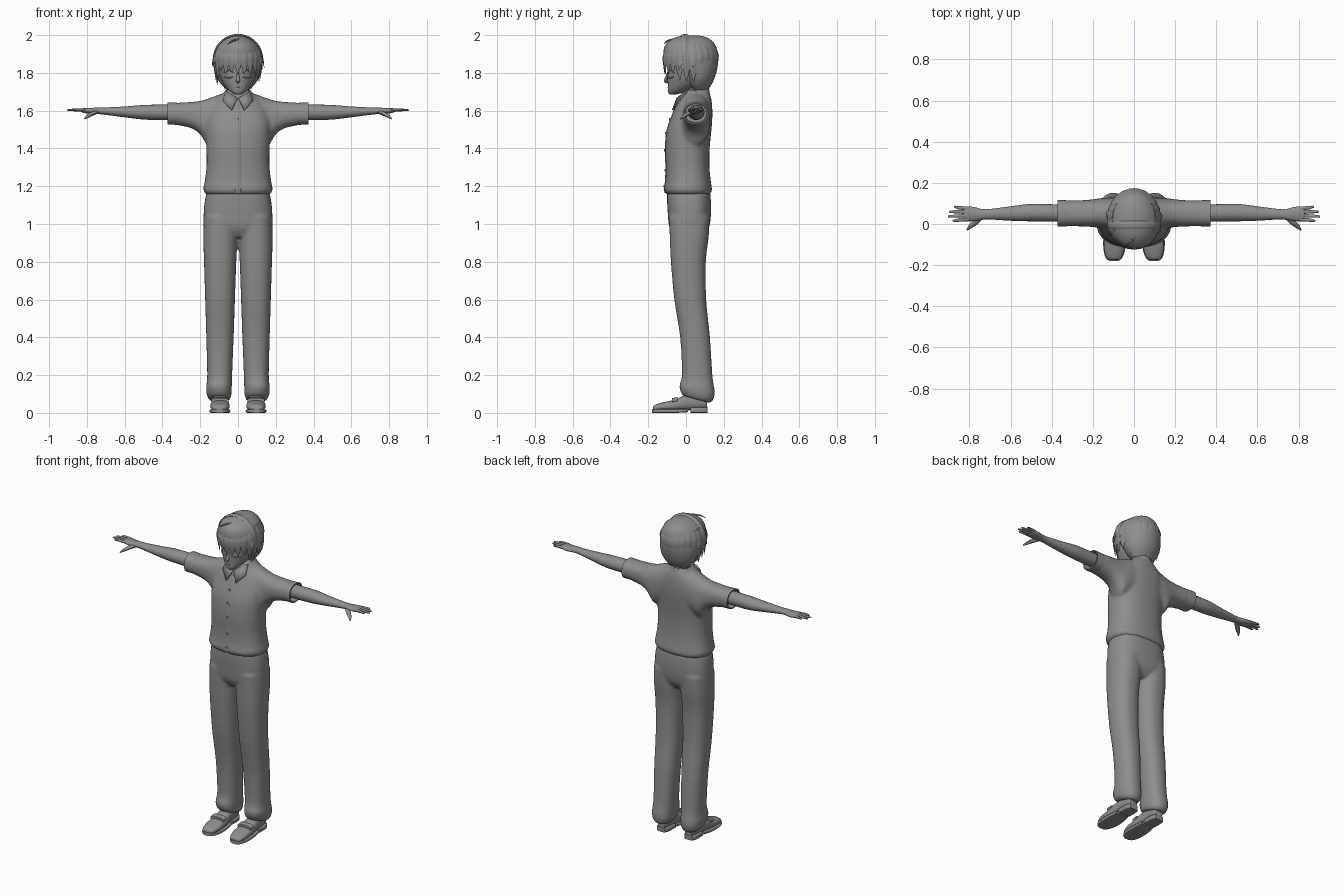
import bpy, bmesh, math, random
from mathutils import Vector

random.seed(4)
if "Cube" in bpy.data.objects:
    bpy.data.objects.remove(bpy.data.objects["Cube"], do_unlink=True)

grey = bpy.data.materials.new("plain_grey")
grey.use_nodes = True
COLOUR = (0.27, 0.27, 0.27, 1)
grey.diffuse_color = COLOUR
grey.node_tree.nodes["Principled BSDF"].inputs["Base Color"].default_value = COLOUR


def skin(bm, rings, mirror=False):
    """Join rings of points into a closed tube, optionally with a copy across x."""
    for sign in ((1, -1) if mirror else (1,)):
        loops = [[bm.verts.new((sign * p[0], p[1], p[2])) for p in r] for r in rings]
        n = len(loops[0])
        for a, b in zip(loops, loops[1:]):
            for i in range(n):
                bm.faces.new((a[i], a[(i + 1) % n], b[(i + 1) % n], b[i]))
        bm.faces.new(loops[0][::-1])
        bm.faces.new(loops[-1])


def smooth_between(rows, steps):
    """Catmull-Rom interpolation of rows of numbers."""
    out = []
    for i in range(len(rows) - 1):
        p0, p1, p2 = rows[max(i - 1, 0)], rows[i], rows[i + 1]
        p3 = rows[min(i + 2, len(rows) - 1)]
        for s in range(steps):
            t = s / steps
            out.append([b + t * ((c - a) + t * ((2 * a - 5 * b + 4 * c - d)
                        + t * (3 * (b - c) + d - a))) / 2 if s else b
                        for a, b, c, d in zip(p0, p1, p2, p3)])
    return out + [list(rows[-1])]


def loft(bm, axis, rows, n=28, power=2.0, steps=3, mirror=False, shear=None):
    """Rows are (position, low, high, low, high) along the named axis."""
    rings = []
    for t, a0, a1, b0, b1 in smooth_between(rows, steps):
        ring = []
        for i in range(n):
            c, s = math.cos(math.tau * i / n), math.sin(math.tau * i / n)
            a = (a0 + a1) / 2 + (a1 - a0) / 2 * math.copysign(abs(c) ** (2 / power), c)
            b = (b0 + b1) / 2 + (b1 - b0) / 2 * math.copysign(abs(s) ** (2 / power), s)
            p = {"x": (t, a, b), "y": (a, t, b), "z": (a, b, t)}[axis]
            ring.append(shear(p) if shear else p)
        rings.append(ring)
    skin(bm, rings, mirror)


def even(rows):
    """Expand (z, half width, back, front) into symmetric rows."""
    return [(z, -h, h, y0, y1) for z, h, y0, y1 in rows]


def sweep(bm, pts, widths, flat, side, n=8, mirror=False):
    """Sweep an ellipse along points; side is the wide direction."""
    rows = smooth_between([list(p) + [w] for p, w in zip(pts, widths)], 3)
    side, rings = Vector(side).normalized(), []
    for i, (x, y, z, w) in enumerate(rows):
        ahead, behind = rows[min(i + 1, len(rows) - 1)], rows[max(i - 1, 0)]
        up = (Vector(ahead[:3]) - Vector(behind[:3])).cross(side).normalized()
        rings.append([Vector((x, y, z)) + side * w * math.cos(math.tau * k / n)
                      + up * w * flat * math.sin(math.tau * k / n) for k in range(n)])
    skin(bm, rings, mirror)


def finish(bm, name, fuse=0, thick=0):
    bmesh.ops.recalc_face_normals(bm, faces=bm.faces)
    mesh = bpy.data.meshes.new(name)
    bm.to_mesh(mesh)
    bm.free()
    mesh.materials.append(grey)
    ob = bpy.data.objects.new(name, mesh)
    bpy.context.scene.collection.objects.link(ob)
    if thick:
        ob.modifiers.new("thickness", "SOLIDIFY").thickness = thick
    if fuse:
        rem = ob.modifiers.new("fuse", "REMESH")
        rem.mode, rem.voxel_size, rem.use_smooth_shade = "VOXEL", fuse, True
        soft = ob.modifiers.new("soften", "SMOOTH")
        soft.factor, soft.iterations = 0.5, 8
    bpy.ops.object.select_all(action="DESELECT")
    bpy.context.view_layer.objects.active = ob
    ob.select_set(True)
    bpy.ops.object.shade_smooth_by_angle(angle=math.radians(45))
    return ob


# Shirt: torso and sleeves fused into one cloth body
bm = bmesh.new()
loft(bm, "z", even([(1.155, .166, -.1, .125), (1.18, .184, -.117, .138), (1.22, .177, -.11, .132),
                    (1.3, .167, -.107, .124), (1.4, .167, -.11, .125), (1.5, .172, -.1, .135),
                    (1.58, .168, -.072, .14), (1.64, .135, -.05, .137), (1.68, .09, -.03, .13),
                    (1.71, .06, -.005, .115)]), n=40, power=2.4)
loft(bm, "x", [(.02, .0, .12, 1.5, 1.68), (.07, -.02, .128, 1.45, 1.692), (.13, -.025, .128, 1.43, 1.675),
               (.165, -.02, .125, 1.42, 1.662), (.2, -.015, .12, 1.475, 1.652),
               (.25, -.012, .116, 1.508, 1.646), (.33, -.011, .115, 1.525, 1.642)], power=2.3, mirror=True)
finish(bm, "shirt", fuse=.009)

# Open sleeve ends
bm = bmesh.new()
loft(bm, "x", [(.29, -.008, .112, 1.522, 1.64), (.34, -.012, .116, 1.526, 1.643), (.372, -.013, .117, 1.526, 1.644),
               (.372, -.006, .11, 1.533, 1.637), (.332, -.004, .108, 1.536, 1.635)],
     power=2.3, steps=1, mirror=True)
finish(bm, "sleeve_cuffs")

# Button placket and buttons
bm = bmesh.new()
loft(bm, "z", even([(1.165, .016, -.113, -.09), (1.185, .016, -.118, -.09), (1.22, .016, -.112, -.09),
                    (1.3, .016, -.109, -.09), (1.4, .016, -.112, -.09), (1.5, .016, -.102, -.08),
                    (1.58, .016, -.074, -.05), (1.64, .016, -.052, -.03)]), n=12, power=5)
finish(bm, "placket")
bm = bmesh.new()
for z, y in ((1.555, -.087), (1.48, -.109), (1.39, -.114), (1.285, -.111), (1.2, -.117)):
    loft(bm, "y", [(y - .002, -.007, .007, z - .007, z + .007), (y + .008, -.007, .007, z - .007, z + .007)],
         n=12, steps=1)
finish(bm, "buttons")

# Collar stand and folded points
bm = bmesh.new()
loft(bm, "z", even([(1.66, .078, -.035, .13), (1.705, .068, -.025, .123), (1.722, .062, -.018, .117),
                    (1.72, .055, -.01, .11), (1.68, .05, -.005, .105)]), steps=1,
     shear=lambda p: (p[0], p[1], p[2] + (p[1] - .1) * .25))
finish(bm, "collar")
bm = bmesh.new()
for s in (1, -1):
    outline = ((.069, .0, 1.708), (.004, -.05, 1.668), (.035, -.074, 1.605), (.08, -.04, 1.652))
    bm.faces.new([bm.verts.new((s * x, y, z)) for x, y, z in outline])
finish(bm, "collar_points", thick=.01)

# Trousers: hips and legs fused, hems sloping down to the heel
bm = bmesh.new()
loft(bm, "z", even([(.93, .1, -.06, .09), (.98, .176, -.088, .122), (1.05, .182, -.096, .132),
                    (1.12, .176, -.1, .132), (1.17, .165, -.1, .127)]), n=40, power=2.5)


def hem(p):
    return (p[0], p[1], p[2] - (p[1] - .06) * .4 * max(0, 1 - p[2] / .22))


loft(bm, "z", [(.07, .045, .15, -.015, .125), (.09, .036, .163, -.028, .145), (.13, .033, .169, -.035, .152),
               (.2, .031, .163, -.021, .14), (.4, .023, .168, -.031, .127), (.6, .016, .174, -.062, .107),
               (.8, .009, .18, -.08, .105), (.93, .002, .184, -.086, .12), (1.04, -.002, .18, -.09, .126)],
     power=2.3, mirror=True, shear=hem)
finish(bm, "trousers", fuse=.0075)

# Shoes with soles and heels
bm = bmesh.new()
loft(bm, "y", [(-.176, .08, .115, .012, .028), (-.165, .061, .134, .01, .042), (-.12, .046, .145, .01, .056),
               (-.06, .046, .145, .01, .07), (-.02, .05, .14, .012, .088), (.04, .056, .135, .015, .105),
               (.095, .06, .131, .018, .105), (.112, .072, .12, .02, .09)], power=2.4, mirror=True)
finish(bm, "shoes")
bm = bmesh.new()
loft(bm, "y", [(-.18, .078, .117, 0, .02), (-.165, .058, .137, 0, .02), (-.12, .042, .149, 0, .02),
               (-.05, .043, .148, 0, .02), (.01, .052, .139, .004, .022)], power=6, mirror=True)
loft(bm, "y", [(.025, .054, .138, 0, .03), (.09, .056, .136, 0, .03), (.114, .068, .124, 0, .03)],
     power=6, mirror=True)
finish(bm, "shoe_soles")
bm = bmesh.new()
loft(bm, "y", [(-.075, .05, .141, .05, .078), (-.045, .05, .141, .055, .084)], power=3, steps=1, mirror=True)
finish(bm, "shoe_straps")

# Bare arms, palms, fingers and thumbs
bm = bmesh.new()
loft(bm, "x", [(.3, .012, .094, 1.552, 1.632), (.4, .012, .096, 1.55, 1.632), (.5, .013, .098, 1.553, 1.63),
               (.6, .016, .086, 1.565, 1.622), (.7, .022, .073, 1.578, 1.617), (.74, .02, .073, 1.582, 1.616),
               (.78, .014, .083, 1.583, 1.615), (.815, .014, .085, 1.588, 1.614),
               (.83, .02, .08, 1.594, 1.61)], n=20, mirror=True)
for y, y_tip, x_tip in ((.023, .016, .882), (.041, .037, .905), (.058, .06, .9), (.075, .083, .876)):
    sweep(bm, [(.805, y, 1.602), (.85, (y + y_tip) / 2, 1.604), (x_tip - .008, y_tip, 1.603), (x_tip, y_tip, 1.602)],
          (.0095, .0085, .006, .002), .9, (0, 1, 0), mirror=True)
sweep(bm, [(.745, .035, 1.594), (.775, .006, 1.582), (.8, -.016, 1.566), (.812, -.03, 1.556)],
      (.014, .014, .009, .003), .8, (1, 1, 0), mirror=True)
finish(bm, "arms_and_hands")

# Head, nose and neck
bm = bmesh.new()
loft(bm, "z", even([(1.685, .016, -.086, -.055), (1.7, .04, -.096, .0), (1.73, .069, -.096, .06),
                    (1.77, .09, -.098, .1), (1.81, .1, -.098, .12), (1.86, .105, -.102, .13),
                    (1.91, .1, -.095, .13), (1.95, .075, -.06, .1), (1.975, .03, -.02, .05)]), n=36)
finish(bm, "head")
bm = bmesh.new()
sweep(bm, [(0, -.094, 1.81), (0, -.103, 1.775), (0, -.108, 1.757), (0, -.094, 1.747)],
      (.004, .008, .011, .004), .9, (1, 0, 0))
finish(bm, "nose")
bm = bmesh.new()
loft(bm, "z", even([(1.6, .055, .0, .11), (1.68, .045, .005, .095), (1.77, .046, .0, .1)]))
finish(bm, "neck")

# Eyelids and mouth line
bm = bmesh.new()
for z, lift in ((1.802, .012), (1.78, -.006)):
    sweep(bm, [(.022, -.096, z), (.048, -.085, z + lift), (.076, -.061, z)], (.002, .004, .002), .8,
          (0, 0, 1), mirror=True)
finish(bm, "eyelids")
bm = bmesh.new()
sweep(bm, [(-.02, -.092, 1.72), (0, -.097, 1.722), (.02, -.092, 1.72)], (.001, .003, .001), .8, (0, 0, 1))
finish(bm, "mouth")

# Hair volume
bm = bmesh.new()
loft(bm, "z", even([(1.705, .055, .04, .108), (1.74, .09, .0, .136), (1.78, .112, -.02, .154),
                    (1.83, .124, -.065, .167), (1.87, .128, -.108, .17), (1.91, .122, -.119, .167),
                    (1.95, .104, -.108, .154), (1.98, .07, -.072, .125), (1.995, .035, -.03, .085),
                    (1.999, .01, .01, .045)]), n=40)
finish(bm, "hair")

# Hair locks: fringe, sides and nape
bm = bmesh.new()


def lock(angle, tip_z, tip_scale, width, root_z=1.95):
    a = math.radians(angle)

    def at(scale, z):
        return (.128 * scale * math.sin(a), .025 - .145 * scale * math.cos(a), z)
    sweep(bm, [at(.8, root_z), at(.98, 1.89), at((1 + tip_scale) / 2, (1.89 + tip_z) / 2), at(tip_scale, tip_z)],
          (width * .7, width, width * .75, .001), .28, (math.cos(a), math.sin(a), 0), n=6)


for angle in range(-176, 180, 16):
    turn = abs(angle)
    if turn < 58:
        lock(angle, random.uniform(1.785, 1.815), .95, .023)
    elif turn < 115:
        lock(angle, random.uniform(1.735, 1.76), .9, .026)
    else:
        lock(angle, random.uniform(1.705, 1.725), .68, .026)
for angle in (-100, -72, 68, 95):
    lock(angle, random.uniform(1.815, 1.835), 1.09, .018)
# Loose tuft at the front parting
sweep(bm, [(.0, -.07, 1.978), (-.03, -.1, 1.968), (-.06, -.118, 1.95)], (.014, .012, .001), .35, (1, .4, 0), n=6)
finish(bm, "hair_locks")

# Raised front layer of hair, ending in a ridge over the crown
bm = bmesh.new()
sweep(bm, [(.128 * math.cos(t), -.005, 1.868 + .131 * math.sin(t))
           for t in [math.radians(d) for d in range(0, 181, 20)]],
      [.012, .018, .02, .02, .02, .02, .02, .02, .018, .012], .35, (0, 1, 0))
finish(bm, "hair_ridge")
